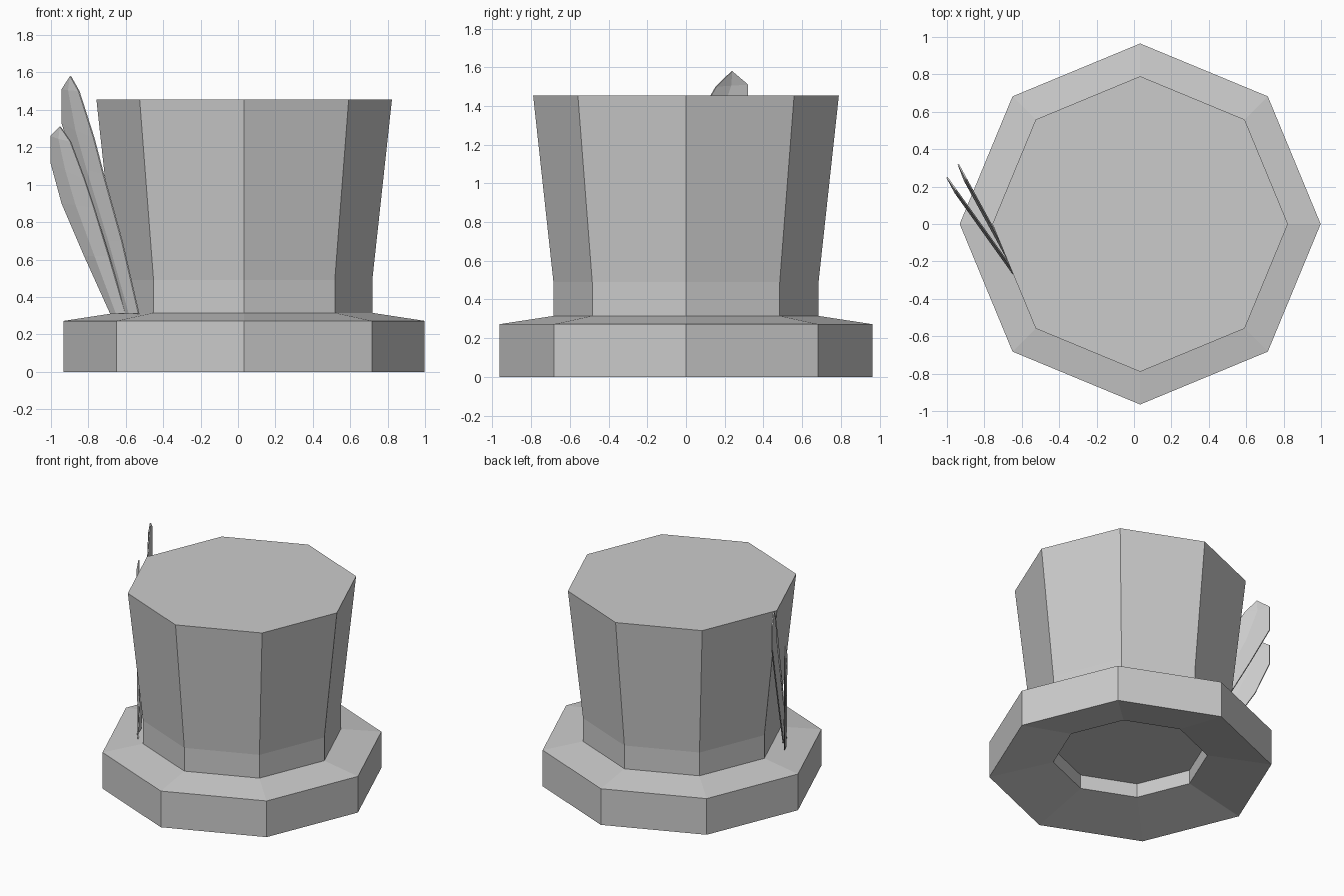
import bpy, bmesh, math

cube = bpy.data.objects.get("Cube")
if cube:
    bpy.data.objects.remove(cube, do_unlink=True)

grey = bpy.data.materials.new("plain grey")
grey.use_nodes = True
colour = (0.6, 0.6, 0.6, 1)
grey.diffuse_color = colour
grey.node_tree.nodes["Principled BSDF"].inputs["Base Color"].default_value = colour

SIDES = 8
CENTRE_X = 0.033


def make_object(name, bm):
    bmesh.ops.recalc_face_normals(bm, faces=bm.faces)
    mesh = bpy.data.meshes.new(name)
    bm.to_mesh(mesh)
    bm.free()
    mesh.materials.append(grey)
    obj = bpy.data.objects.new(name, mesh)
    bpy.context.collection.objects.link(obj)
    return obj


def lathe(name, profile):
    """Stack octagonal rings (radius, height) and cap both ends."""
    bm = bmesh.new()
    rings = []
    for radius, z in profile:
        ring = []
        for i in range(SIDES):
            a = math.tau * i / SIDES
            ring.append(bm.verts.new((CENTRE_X + radius * math.cos(a),
                                      radius * math.sin(a), z)))
        rings.append(ring)
    for low, high in zip(rings, rings[1:]):
        for i in range(SIDES):
            j = (i + 1) % SIDES
            bm.faces.new((low[i], low[j], high[j], high[i]))
    bm.faces.new(rings[0])
    bm.faces.new(rings[-1])
    return make_object(name, bm)


def feather(name, outer, inner, tip, slope, origin):
    """Folded blade: (x, z) edges in a leaning upright plane, raised midrib."""
    bm = bmesh.new()
    length = math.hypot(1, slope)
    nx, ny = slope / length, -1 / length

    def point(x, z, lift=0):
        y = origin[1] + slope * (x - origin[0])
        return bm.verts.new((x + nx * lift, y + ny * lift, z))

    rows = []
    for (xo, zo), (xi, zi) in zip(outer, inner):
        rows.append((point(xo, zo),
                     point((xo + xi) / 2, (zo + zi) / 2, 0.012),
                     point(xi, zi)))
    for low, high in zip(rows, rows[1:]):
        for k in range(2):
            bm.faces.new((low[k], low[k + 1], high[k + 1], high[k]))
    end = point(*tip)
    for k in range(2):
        bm.faces.new((rows[-1][k], rows[-1][k + 1], end))
    obj = make_object(name, bm)
    solid = obj.modifiers.new("thickness", "SOLIDIFY")
    solid.thickness = 0.008
    solid.offset = 0
    return obj


# Hat body: recessed underside, thick brim, straight band, flaring crown
lathe("hat", [(0.527, 0.2), (0.527, 0.095), (0.965, 0), (0.965, 0.272),
              (0.685, 0.315), (0.685, 0.49), (0.79, 1.455)])

# Two feathers tucked against the side of the band
feather("tall_feather",
        [(-0.61, 0.31), (-0.74, 0.7), (-0.87, 1.1), (-0.94, 1.33), (-0.94, 1.51)],
        [(-0.53, 0.31), (-0.62, 0.7), (-0.72, 1.06), (-0.77, 1.25), (-0.85, 1.5)],
        (-0.895, 1.58), -1.83, (-0.94, 0.32))
feather("short_feather",
        [(-0.68, 0.31), (-0.82, 0.62), (-0.94, 0.9), (-1.0, 1.12), (-1.0, 1.26)],
        [(-0.6, 0.31), (-0.69, 0.62), (-0.77, 0.88), (-0.82, 1.03), (-0.895, 1.23)],
        (-0.95, 1.31), -1.4, (-1.0, 0.25))
